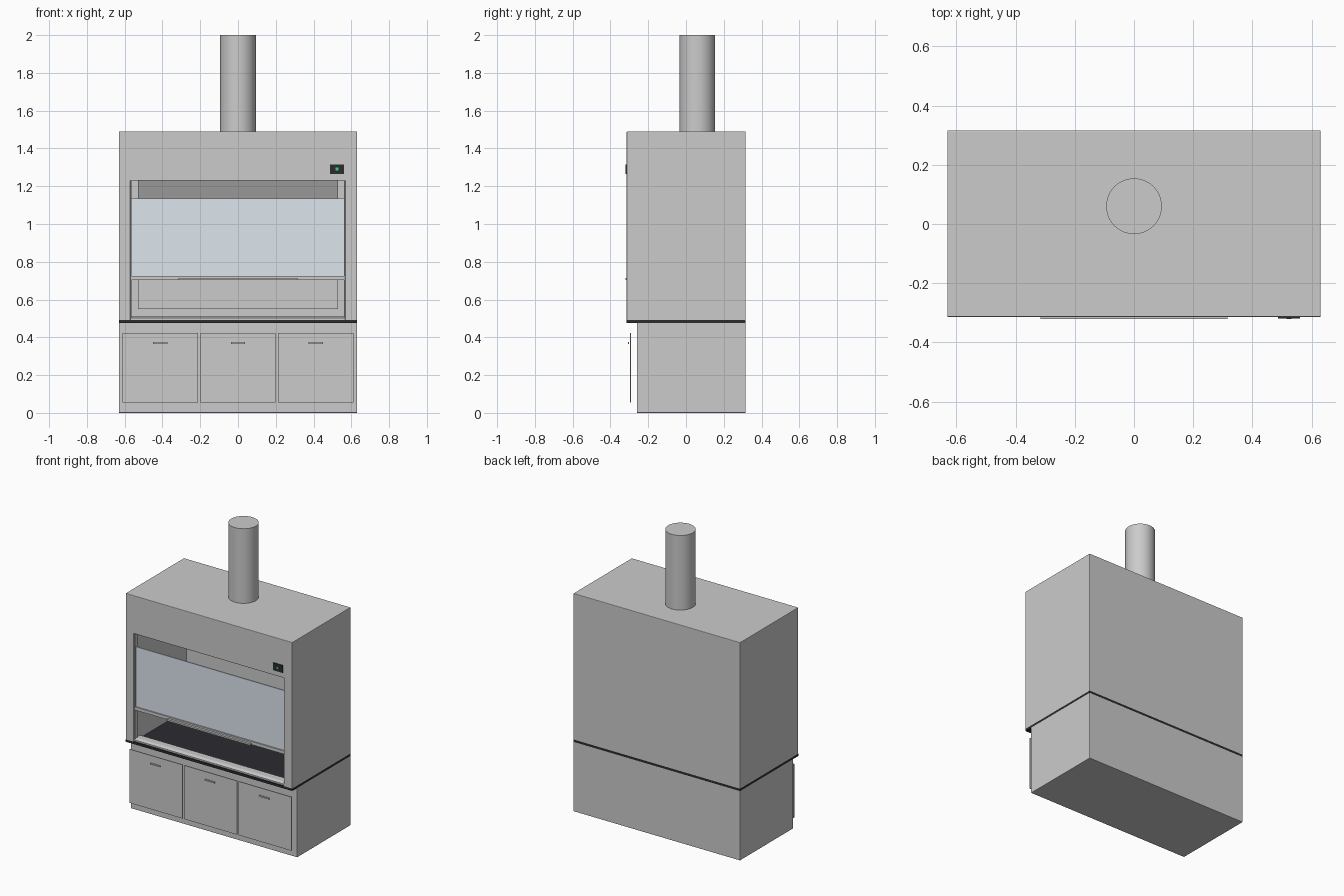
import bpy, bmesh, math

if "Cube" in bpy.data.objects:
    bpy.data.objects.remove(bpy.data.objects["Cube"])


def material(name, rgb):
    m = bpy.data.materials.new(name)
    m.diffuse_color = (*rgb, 1)
    m.use_nodes = True
    m.node_tree.nodes["Principled BSDF"].inputs["Base Color"].default_value = m.diffuse_color
    return m


BLACK = material("dark_resin", (0.025, 0.025, 0.03))
GLASS = material("pale_glass", (0.72, 0.79, 0.85))
GREEN = material("green_light", (0.02, 0.75, 0.2))
SILL = material("light_metal", (0.7, 0.7, 0.7))


def finish(name, bm, mat=None, bevel=0):
    bmesh.ops.recalc_face_normals(bm, faces=bm.faces)
    me = bpy.data.meshes.new(name)
    bm.to_mesh(me)
    bm.free()
    ob = bpy.data.objects.new(name, me)
    bpy.context.collection.objects.link(ob)
    if mat:
        me.materials.append(mat)
    if bevel:
        b = ob.modifiers.new("bevel", "BEVEL")
        b.width, b.segments = bevel, 2
    return ob


def box(name, x, y, z, mat=None, bevel=0):
    """Box from (min, max) pairs."""
    bm = bmesh.new()
    bmesh.ops.create_cube(bm, size=1)
    for v in bm.verts:
        v.co = [r[0] if c < 0 else r[1] for c, r in zip(v.co, (x, y, z))]
    return finish(name, bm, mat, bevel)


def prism(name, profile, x0, x1, mat=None):
    """Side profile of (y, z) points extruded along x."""
    bm = bmesh.new()
    f = bm.faces.new([bm.verts.new((x0, y, z)) for y, z in profile])
    out = bmesh.ops.extrude_face_region(bm, geom=[f])["geom"]
    bmesh.ops.translate(bm, vec=(x1 - x0, 0, 0),
                        verts=[g for g in out if isinstance(g, bmesh.types.BMVert)])
    return finish(name, bm, mat)


# Base cabinet and worktop
box("base_cabinet", (-0.63, 0.63), (-0.26, 0.316), (0, 0.478), bevel=0.003)
box("worktop", (-0.63, 0.63), (-0.314, 0.316), (0.475, 0.491), BLACK)

# Doors, held just in front of the cabinet, with pulls
for i, cx in enumerate((-0.412, 0, 0.412)):
    box(f"door_{i + 1}", (cx - 0.199, cx + 0.199), (-0.297, -0.291), (0.055, 0.422))
    box(f"door_pull_{i + 1}", (cx - 0.038, cx + 0.038), (-0.308, -0.302), (0.366, 0.375))

# Hood shell with the chamber hollowed out behind the header
hood = box("hood_shell", (-0.63, 0.63), (-0.314, 0.316), (0.488, 1.49))
cutter = prism("chamber_cutter", [(-0.4, 0.4), (0.285, 0.4), (0.285, 1.44),
                                  (-0.25, 1.44), (-0.25, 1.23), (-0.4, 1.23)], -0.57, 0.567)
cutter.hide_render = True
cutter.hide_set(True)
cut = hood.modifiers.new("chamber", "BOOLEAN")
cut.operation, cut.object, cut.solver = "DIFFERENCE", cutter, "EXACT"
edge = hood.modifiers.new("bevel", "BEVEL")
edge.width, edge.segments, edge.limit_method = 0.003, 2, "ANGLE"

# Rear baffle with its upper part leaning forward
prism("rear_baffle", [(0.2, 0.55), (0.2, 1.08), (0.06, 1.36), (0.07, 1.37),
                      (0.212, 1.085), (0.212, 0.55)], -0.53, 0.53)

# Front air sill
prism("air_sill", [(-0.31, 0.493), (-0.31, 0.503), (-0.29, 0.51),
                   (-0.245, 0.51), (-0.245, 0.493)], -0.57, 0.567, SILL)

# Sash: glass, rails, side tracks and lifting handle
box("sash_glass", (-0.565, 0.563), (-0.296, -0.288), (0.725, 1.135), GLASS)
box("sash_bottom_rail", (-0.57, 0.567), (-0.304, -0.282), (0.704, 0.726))
box("sash_handle", (-0.315, 0.315), (-0.32, -0.302), (0.704, 0.715))
for side, x in (("left", -0.57), ("right", 0.562)):
    box(f"sash_track_{side}", (x, x + 0.005), (-0.305, -0.278), (0.49, 1.23))

# Control panel with indicator
box("control_panel", (0.487, 0.56), (-0.319, -0.312), (1.265, 1.316), BLACK)
box("control_light", (0.515, 0.532), (-0.321, -0.317), (1.284, 1.298), GREEN)

# Exhaust duct
bm = bmesh.new()
bmesh.ops.create_cone(bm, cap_ends=True, segments=48, radius1=0.094, radius2=0.094, depth=0.53)
bmesh.ops.translate(bm, verts=bm.verts, vec=(0, 0.06, 1.735))
duct = finish("exhaust_duct", bm)
bpy.context.view_layer.objects.active = duct
duct.select_set(True)
bpy.ops.object.shade_smooth_by_angle(angle=math.radians(30))
